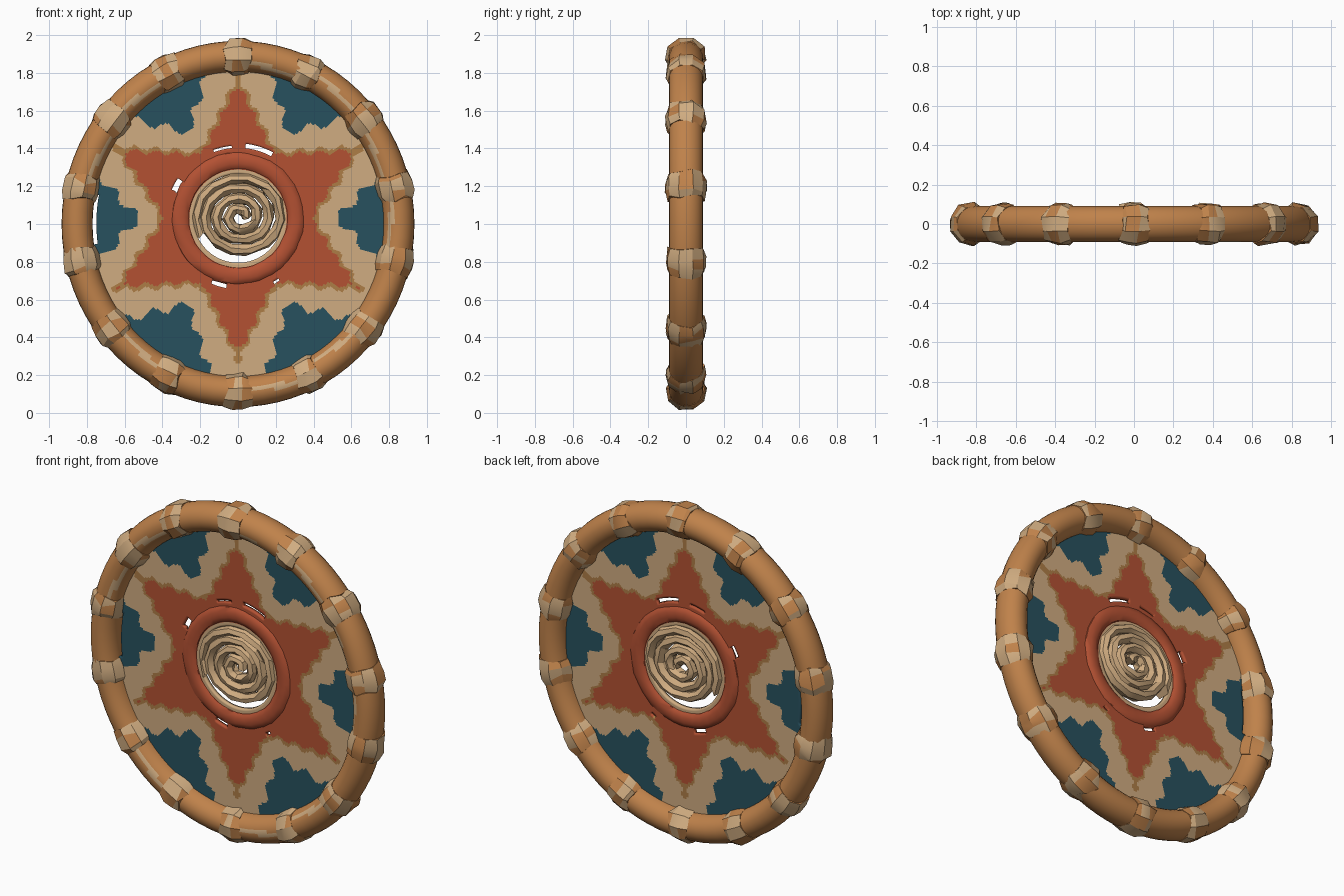
import bpy, bmesh, math, random
from mathutils import Vector

if "Cube" in bpy.data.objects:
    bpy.data.objects.remove(bpy.data.objects["Cube"])

random.seed(4)


def material(name, rgb):
    m = bpy.data.materials.new(name)
    m.diffuse_color = [(c / 255) ** 2.2 for c in rgb] + [1]
    m.use_nodes = True
    m.node_tree.nodes["Principled BSDF"].inputs["Base Color"].default_value = m.diffuse_color
    return m


WOOD = material("warm wood", (190, 129, 76))
TAN = material("pale tan", (207, 171, 128))
RED = material("brick red", (178, 82, 54))
TEAL = material("deep teal", (44, 82, 95))
GOLD = material("ochre edge", (172, 124, 72))


def finish(name, bm, mats, angle=40):
    bmesh.ops.recalc_face_normals(bm, faces=bm.faces[:])
    mesh = bpy.data.meshes.new(name)
    bm.to_mesh(mesh)
    bm.free()
    for m in mats:
        mesh.materials.append(m)
    ob = bpy.data.objects.new(name, mesh)
    bpy.context.collection.objects.link(ob)
    bpy.context.view_layer.objects.active = ob
    bpy.ops.object.select_all(action='DESELECT')
    ob.select_set(True)
    bpy.ops.object.shade_smooth_by_angle(angle=math.radians(angle))
    return ob


def tube(name, path, radii, sides, mats, closed=False, rule=None, jitter=0, angle=40):
    """Sweep an oval section along a path in the xz plane; radii = (in plane, along y)."""
    bm = bmesh.new()
    n = len(path)
    rings = []
    for i, p in enumerate(path):
        a = path[(i - 1) % n] if closed or i > 0 else p
        b = path[(i + 1) % n] if closed or i < n - 1 else p
        t = (b - a).normalized()
        side = Vector((t.z, 0, -t.x))
        ra, ry = radii(i) if callable(radii) else radii
        ring = []
        for j in range(sides):
            q = 2 * math.pi * j / sides
            k = 1 + random.uniform(-jitter, jitter)
            slide = t * random.uniform(-jitter, jitter) * 0.25
            ring.append(bm.verts.new(p + side * math.cos(q) * ra * k
                                     + Vector((0, -math.sin(q) * ry * k, 0)) + slide))
        rings.append(ring)
    for i in range(n if closed else n - 1):
        r0, r1 = rings[i], rings[(i + 1) % n]
        for j in range(sides):
            f = bm.faces.new((r0[j], r0[(j + 1) % sides], r1[(j + 1) % sides], r1[j]))
            if rule:
                f.material_index = rule(i, j)
    if not closed:
        bm.faces.new(rings[0])
        bm.faces.new(rings[-1])
    return finish(name, bm, mats, angle)


# Outer hoop, an upright oval with pale worn streaks on its front
RX, RZ, CZ = 0.852, 0.887, 1.0
BANDS, PER = 14, 6


def hoop_point(a):
    return Vector((RX * math.cos(a), 0, CZ + RZ * math.sin(a)))


streak = [(random.choice((3, 4, 5)), random.random() < 0.75) for _ in range(BANDS)]


def streak_rule(i, j):
    row, on = streak[i // PER]
    return int(on and (j == row and i % PER in (2, 3, 4) or j == row + 1 and i % PER in (1, 2)))


steps = BANDS * PER
tube("hoop", [hoop_point(math.pi / 2 - 2 * math.pi * i / steps) for i in range(steps)],
     (0.082, 0.09), 24, [WOOD, TAN], closed=True, rule=streak_rule)

# Rough wrapped bindings around the hoop
for k in range(BANDS):
    mid = math.pi / 2 - 2 * math.pi * k / BANDS
    tube("binding", [hoop_point(mid - d) for d in (-0.075, -0.035, 0.03, 0.075)],
         lambda i: (0.087, 0.096) if i in (0, 3) else (0.1, 0.108), 9, [WOOD, TAN],
         rule=lambda i, j: int(random.random() < (0.72 if j < 5 else 0.5)),
         jitter=0.06, angle=25)

# Painted panel: polar grid coloured by a six pointed star rule
STAR_Z, TIP, NOTCH, HOLE = 1.03, 0.72, 0.385, 0.235
tip = Vector((TIP, 0))
notch = Vector((NOTCH * math.cos(math.pi / 6), NOTCH * math.sin(math.pi / 6)))
along = (notch - tip).normalized()
out = Vector((-along.y, along.x))
if out.x < 0:
    out = -out


def panel_colour(x, z):
    r = math.hypot(x, z)
    if r < 0.262:
        return 0
    fold = (math.atan2(z, x) - math.pi / 2) % (math.pi / 3)
    fold = min(fold, math.pi / 3 - fold)
    p = Vector((r * math.cos(fold), r * math.sin(fold))) - tip
    d, s = p.dot(out), p.dot(along)
    d_star = d + 0.012 * math.sin(s * 58)
    if d_star < 0:
        return 1
    if d_star < 0.02:
        return 2
    return 3 if d + 0.018 * math.sin(s * 42 + 1) > 0.12 + 0.2 * (r - 0.53) else 0


# Torn slits: start angle, end angle, inner radius, outer radius
SLITS = [(62, 84, 0.375, 0.395), (95, 110, 0.37, 0.388), (146, 157, 0.352, 0.385),
         (248, 260, 0.352, 0.37), (299, 304, 0.38, 0.4), (170, 190, 0.752, 0.772)]


def torn(x, z):
    r, a = math.hypot(x, z), math.degrees(math.atan2(z, x)) % 360
    return any(a0 < a < a1 and r0 < r < r1 for a0, a1, r0, r1 in SLITS)


bm = bmesh.new()
SEG, ROWS = 360, 52
grid = []
for k in range(ROWS + 1):
    t = k / ROWS
    row = []
    for i in range(SEG):
        a = 2 * math.pi * i / SEG
        inner = Vector((HOLE * math.cos(a), 0, STAR_Z + HOLE * math.sin(a)))
        outer = Vector((0.83 * math.cos(a), 0, CZ + 0.865 * math.sin(a)))
        row.append(bm.verts.new(inner.lerp(outer, t)))
    grid.append(row)
for k in range(ROWS):
    for i in range(SEG):
        j = (i + 1) % SEG
        quad = (grid[k][i], grid[k][j], grid[k + 1][j], grid[k + 1][i])
        c = sum((v.co for v in quad), Vector()) / 4
        if not torn(c.x, c.z - STAR_Z):
            bm.faces.new(quad).material_index = panel_colour(c.x, c.z - STAR_Z)
panel = finish("painted_panel", bm, [TAN, RED, GOLD, TEAL])
solid = panel.modifiers.new("thickness", 'SOLIDIFY')
solid.thickness, solid.offset = 0.024, 0

# Raised red collar around the hub
tube("collar", [Vector((0.305 * math.cos(a), 0, STAR_Z + 0.305 * math.sin(a)))
                for a in (2 * math.pi * i / 36 for i in range(36))],
     (0.05, 0.028), 10, [RED], closed=True, jitter=0.06)

# Coiled rope hub, slightly flattened so gaps show above and below
TURNS, STEP = 3.6, 14
count = int(TURNS * STEP)
coil = []
for i in range(count + 1):
    a = 2 * math.pi * i / STEP
    r = min(0.03 + 0.062 * i / STEP, 0.226)
    coil.append(Vector((0.01 + r * math.cos(a), 0, 1.04 + 0.9 * r * math.sin(a))))
tube("hub_coil", coil, (0.029, 0.042), 7, [TAN], jitter=0.1, angle=25)
